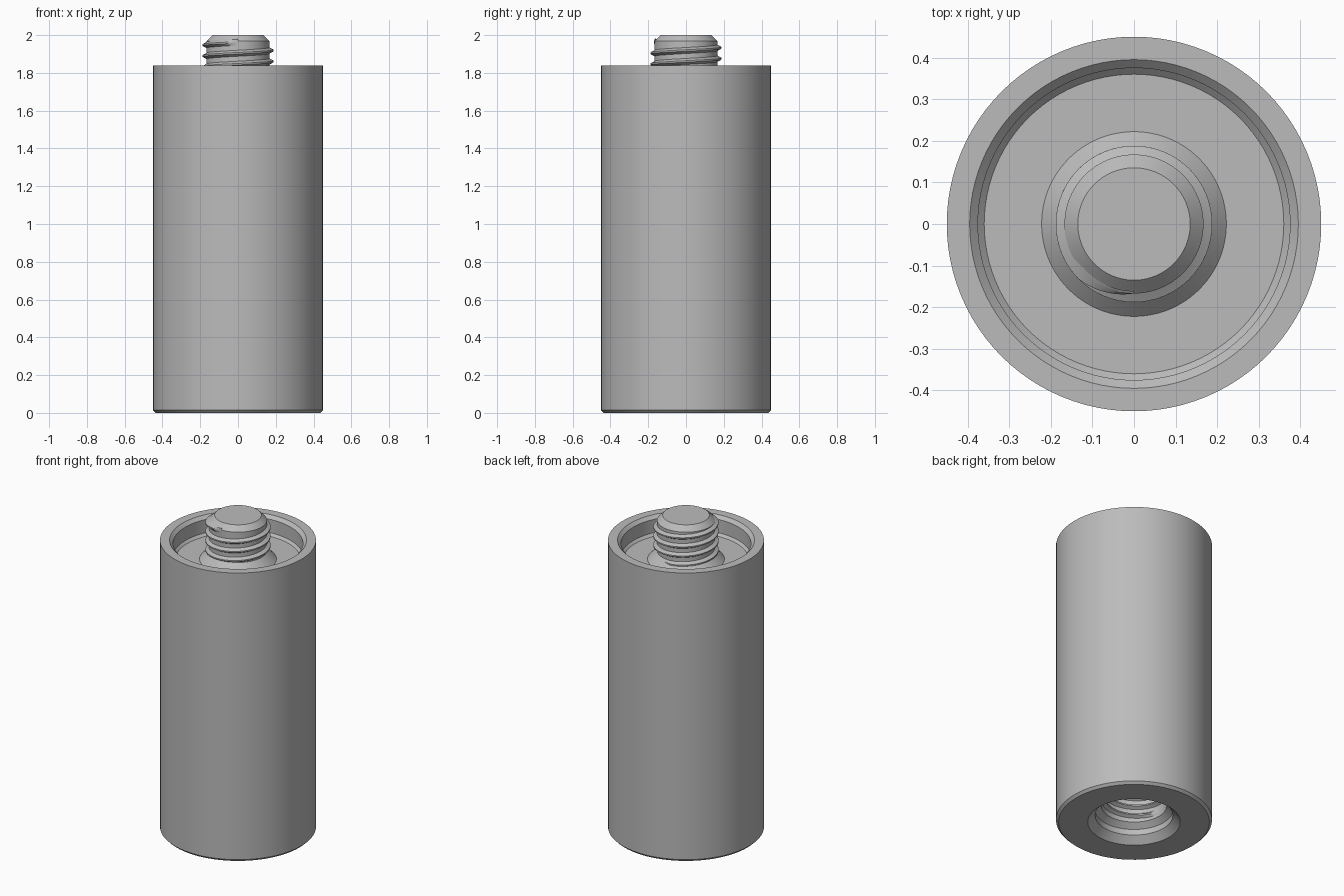
import bpy, bmesh
from math import sin, cos, pi, tau, radians

cube = bpy.data.objects.get("Cube")
if cube:
    bpy.data.objects.remove(cube, do_unlink=True)

SIDES = 96
PITCH = 0.058

steel = bpy.data.materials.new("grey steel")
steel.use_nodes = True
grey = (0.5, 0.5, 0.5, 1)
steel.diffuse_color = grey
steel.node_tree.nodes["Principled BSDF"].inputs["Base Color"].default_value = grey


def finish(name, bm):
    bmesh.ops.recalc_face_normals(bm, faces=bm.faces)
    mesh = bpy.data.meshes.new(name)
    bm.to_mesh(mesh)
    bm.free()
    mesh.materials.append(steel)
    obj = bpy.data.objects.new(name, mesh)
    bpy.context.collection.objects.link(obj)
    bpy.ops.object.select_all(action='DESELECT')
    obj.select_set(True)
    bpy.context.view_layer.objects.active = obj
    bpy.ops.object.shade_smooth_by_angle(angle=radians(25))
    return obj


def lathe(name, profile):
    """Turn an (r, z) profile around z and cap both open ends."""
    bm = bmesh.new()
    rings = [[bm.verts.new((r * cos(tau * i / SIDES), r * sin(tau * i / SIDES), z))
              for i in range(SIDES)] for r, z in profile]
    for a, b in zip(rings, rings[1:]):
        for i in range(SIDES):
            j = (i + 1) % SIDES
            bm.faces.new((a[i], a[j], b[j], b[i]))
    bm.faces.new(rings[0])
    bm.faces.new(rings[-1])
    return finish(name, bm)


def thread(name, root, crest, z_end, end_angle, turns):
    """Right-handed helical ridge from root to crest radius, fading at both ends."""
    bm = bmesh.new()
    steps = int(turns * 64)
    sink = 0.006 if root < crest else -0.006
    rows = []
    for k in range(steps + 1):
        back = turns * (1 - k / steps)
        angle = end_angle - tau * back
        z = z_end - PITCH * back
        fade = min(1, 8 * back, 8 * (turns - back))
        tip = root + (crest - root) * fade
        section = ((root - sink, -0.02), (root, -0.016), (tip, -0.004),
                   (tip, 0.004), (root, 0.016), (root - sink, 0.02))
        rows.append([bm.verts.new((r * cos(angle), r * sin(angle), z + dz))
                     for r, dz in section])
    for a, b in zip(rows, rows[1:]):
        for i in range(len(a)):
            j = (i + 1) % len(a)
            bm.faces.new((a[i], a[j], b[j], b[i]))
    bm.faces.new(rows[0])
    bm.faces.new(rows[-1])
    return finish(name, bm)


# Cylinder body: threaded blind bore, chamfered foot, recessed top
lathe("spacer_body", [
    (0.19, 0.55), (0.19, 0.11), (0.224, 0.08), (0.224, 0.043), (0.267, 0),
    (0.435, 0), (0.45, 0.015), (0.45, 1.84), (0.395, 1.84),
    (0.375, 1.82), (0.375, 1.735), (0.36, 1.72)])

# Stud with flared collar and chamfered tip
lathe("stud", [(0.222, 1.71), (0.222, 1.72), (0.167, 1.775),
               (0.167, 1.968), (0.135, 2.0)])

# Threads on the stud and inside the bore
thread("stud_thread", 0.167, 0.188, 1.962, 1.5 * pi, 3.6)
thread("bore_thread", 0.19, 0.168, 0.52, 0, 6.5)
